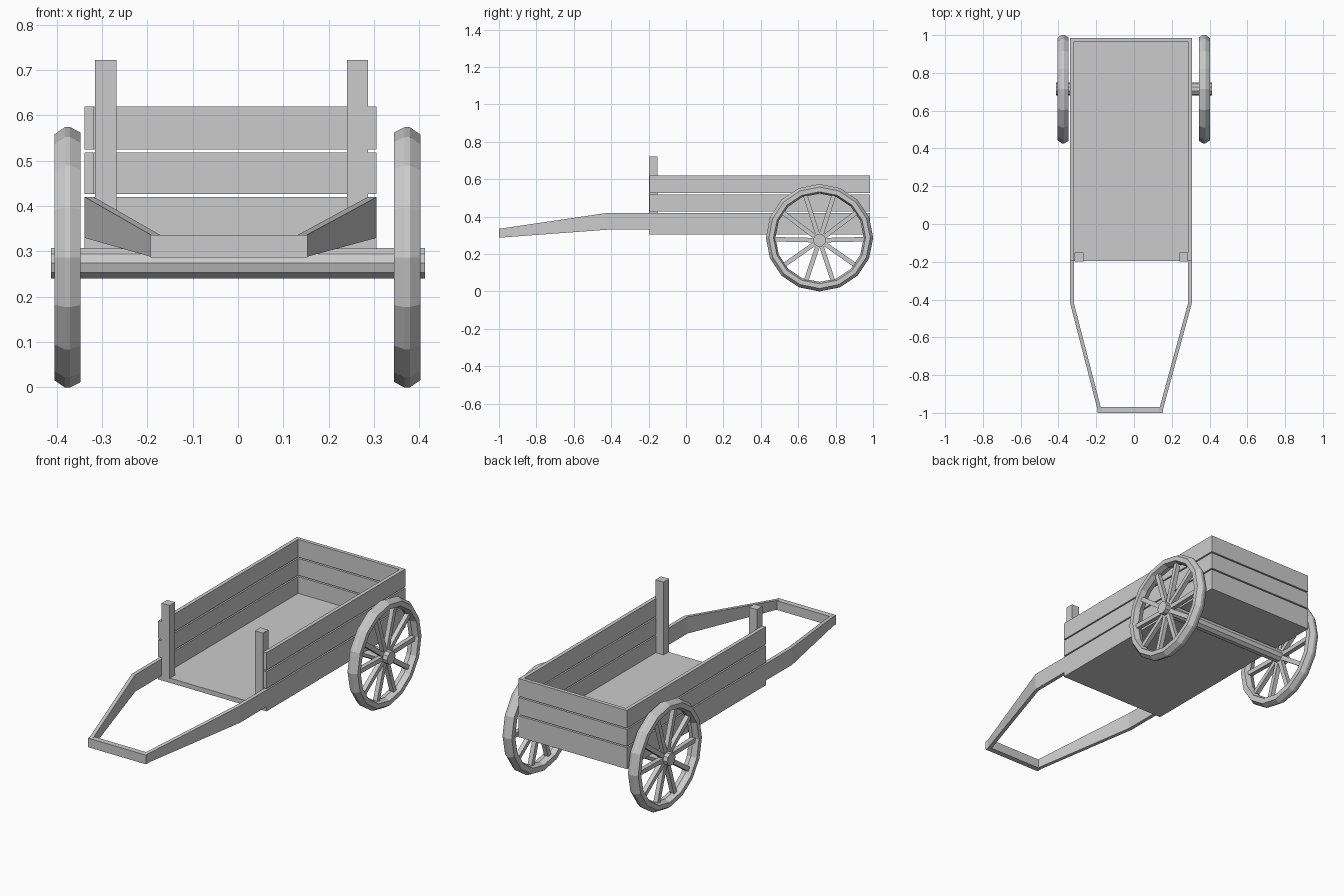
import bpy, bmesh
from math import pi, sin, cos
from mathutils import Matrix, Vector

if "Cube" in bpy.data.objects:
    bpy.data.objects.remove(bpy.data.objects["Cube"])


def finish(bm, name):
    bmesh.ops.recalc_face_normals(bm, faces=bm.faces)
    mesh = bpy.data.meshes.new(name)
    bm.to_mesh(mesh)
    bm.free()
    ob = bpy.data.objects.new(name, mesh)
    bpy.context.collection.objects.link(ob)
    return ob


def box(name, x0, x1, y0, y1, z0, z1):
    bm = bmesh.new()
    m = Matrix.Translation(((x0 + x1) / 2, (y0 + y1) / 2, (z0 + z1) / 2))
    m = m @ Matrix.Diagonal((x1 - x0, y1 - y0, z1 - z0, 1))
    bmesh.ops.create_cube(bm, size=1, matrix=m)
    return finish(bm, name)


def loft(name, rings, closed=False):
    """Skin a run of equal-length point rings."""
    bm = bmesh.new()
    vs = [[bm.verts.new(p) for p in r] for r in rings]
    n = len(vs[0])
    for i in range(len(vs) if closed else len(vs) - 1):
        a, b = vs[i], vs[(i + 1) % len(vs)]
        for j in range(n):
            k = (j + 1) % n
            bm.faces.new((a[j], a[k], b[k], b[j]))
    if not closed:
        bm.faces.new(vs[0])
        bm.faces.new(vs[-1])
    return finish(bm, name)


XL, XR = -0.338, 0.306      # bed sides
Y0, Y1 = -0.195, 0.985      # bed ends
T = 0.02                    # board thickness
ROWS = [(0.33, 0.42), (0.427, 0.518), (0.525, 0.62)]

# bed floor
box("floor", XL, XR, Y0, Y1, 0.305, 0.33)

# tail boards and upper side boards
for i, (z0, z1) in enumerate(ROWS):
    box(f"tail_board_{i}", XL + T, XR - T, Y1 - T, Y1, z0, z1)
    if i:
        box(f"left_board_{i}", XL, XL + T, Y0, Y1, z0, z1)
        box(f"right_board_{i}", XR - T, XR, Y0, Y1, z0, z1)

# bottom side boards that run forward into the pull shafts
for name, x, xe, s in (("left_shaft", XL, -0.191, 1), ("right_shaft", XR, 0.151, -1)):
    stations = [(Y1, x, 0.33, 0.42), (-0.42, x, 0.33, 0.42), (-0.99, xe, 0.288, 0.336)]
    loft(name, [[(px, y, z0), (px + s * T, y, z0), (px + s * T, y, z1), (px, y, z1)]
                for y, px, z0, z1 in stations])

# pull bar
box("pull_bar", -0.193, 0.153, -1.0, -0.97, 0.287, 0.336)

# front posts
box("left_post", -0.315, -0.268, Y0 - 0.003, -0.152, 0.33, 0.722)
box("right_post", 0.24, 0.287, Y0 - 0.003, -0.152, 0.33, 0.722)

# axle
WY, AZ, RZ = 0.714, 0.274, 0.287
bm = bmesh.new()
bmesh.ops.create_cone(bm, cap_ends=True, segments=10, radius1=0.035, radius2=0.035, depth=0.825,
                      matrix=Matrix.Translation((0, WY, AZ)) @ Matrix.Rotation(pi / 2, 4, 'Y'))
finish(bm, "axle")

# wheels: faceted rim and ten square spokes
PROFILE = [(-0.029, 0.271), (-0.006, 0.287), (0.006, 0.287), (0.029, 0.275),
           (0.029, 0.246), (0, 0.236), (-0.029, 0.246)]
for side, cx, s in (("left", -0.376, 1), ("right", 0.373, -1)):
    loft(side + "_rim", [[(cx + s * x, WY + r * sin(a), RZ + r * cos(a)) for x, r in PROFILE]
                         for a in (2 * pi * i / 16 for i in range(16))], closed=True)
    bm = bmesh.new()
    for i in range(10):
        a = 2 * pi * i / 10
        start = Vector((cx, WY + 0.02 * cos(a), AZ + 0.02 * sin(a)))
        end = Vector((cx, WY + 0.245 * cos(a), RZ - 0.008 + 0.245 * sin(a)))
        d = end - start
        m = Matrix.Translation((start + end) / 2) @ d.to_track_quat('Z', 'X').to_matrix().to_4x4()
        bmesh.ops.create_cube(bm, size=1, matrix=m @ Matrix.Diagonal((0.024, 0.024, d.length, 1)))
    finish(bm, side + "_spokes")
